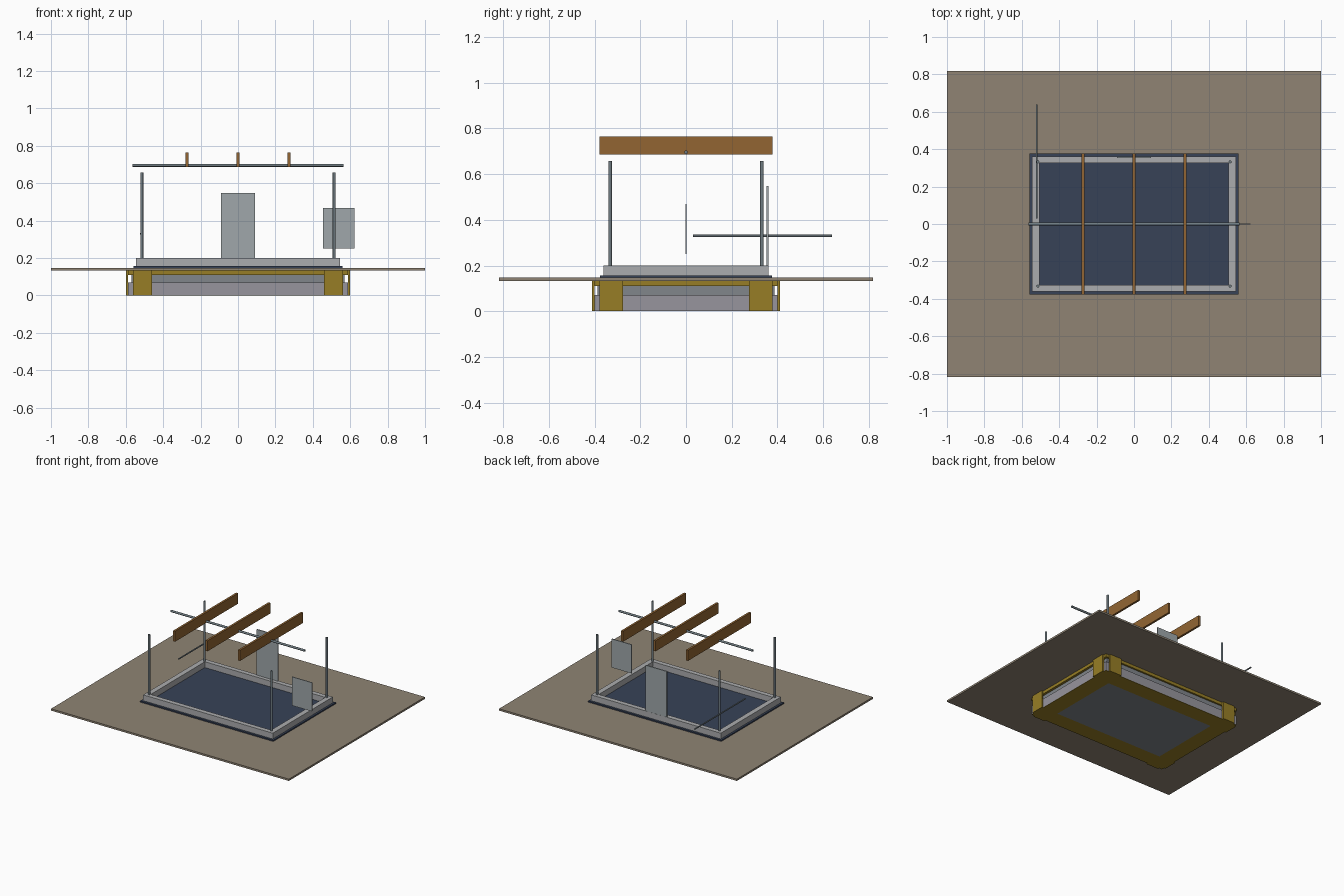
import bpy, bmesh
from mathutils import Matrix, Vector

if "Cube" in bpy.data.objects:
    bpy.data.objects.remove(bpy.data.objects["Cube"])


def material(name, rgb):
    # sRGB 0-255 to linear diffuse colour
    m = bpy.data.materials.new(name)
    m.diffuse_color = [(c / 255) ** 2.2 for c in rgb] + [1]
    m.use_nodes = True
    m.node_tree.nodes["Principled BSDF"].inputs["Base Color"].default_value = m.diffuse_color
    return m


SOIL = material("soil", (142, 131, 115))
INSULATION = material("insulation", (150, 125, 42))
FOOTING = material("footing_concrete", (150, 148, 156))
STEM = material("stem_concrete", (128, 133, 138))
CURB = material("curb_concrete", (170, 171, 173))
MEMBRANE = material("membrane", (58, 68, 88))
STEEL = material("steel", (112, 124, 130))
PANEL = material("panel", (158, 166, 169))
WOOD = material("wood", (145, 101, 54))


def finish(name, bm, mat):
    me = bpy.data.meshes.new(name)
    bm.to_mesh(me)
    bm.free()
    me.materials.append(mat)
    ob = bpy.data.objects.new(name, me)
    bpy.context.collection.objects.link(ob)
    return ob


def box(name, lo, hi, mat):
    lo, hi = Vector(lo), Vector(hi)
    bm = bmesh.new()
    bmesh.ops.create_cube(bm, size=1, matrix=Matrix.Translation((lo + hi) / 2) @ Matrix.Diagonal((*(hi - lo), 1)))
    return finish(name, bm, mat)


def slab(name, x, y, z0, z1, mat):
    return box(name, (-x, -y, z0), (x, y, z1), mat)


def ring(name, outer, inner, z0, z1, mat):
    # rectangular frame with an open middle
    bm = bmesh.new()
    signs = [(-1, -1), (1, -1), (1, 1), (-1, 1)]
    o = [bm.verts.new((sx * outer[0], sy * outer[1], z0)) for sx, sy in signs]
    i = [bm.verts.new((sx * inner[0], sy * inner[1], z0)) for sx, sy in signs]
    faces = [bm.faces.new((o[k], o[(k + 1) % 4], i[(k + 1) % 4], i[k])) for k in range(4)]
    ext = bmesh.ops.extrude_face_region(bm, geom=faces, use_keep_orig=True)
    top = [g for g in ext["geom"] if isinstance(g, bmesh.types.BMVert)]
    bmesh.ops.translate(bm, verts=top, vec=(0, 0, z1 - z0))
    bmesh.ops.recalc_face_normals(bm, faces=bm.faces)
    return finish(name, bm, mat)


def rod(name, a, b, r, mat):
    a, b = Vector(a), Vector(b)
    d = b - a
    bm = bmesh.new()
    bmesh.ops.create_cone(bm, cap_ends=True, segments=12, radius1=r, radius2=r, depth=d.length,
                          matrix=Matrix.Translation((a + b) / 2) @ d.to_track_quat('Z', 'Y').to_matrix().to_4x4())
    for f in bm.faces:
        f.smooth = len(f.verts) == 4
    for e in bm.edges:
        e.smooth = all(len(f.verts) == 4 for f in e.link_faces)
    return finish(name, bm, mat)


# Ground and foundation layers
slab("ground_sheet", 1.0, 0.817, 0.133, 0.147, SOIL)
slab("footing", 0.588, 0.4, 0.002, 0.07, FOOTING)
slab("stem_wall", 0.57, 0.387, 0.07, 0.11, STEM)
slab("slab_insulation", 0.588, 0.4, 0.11, 0.133, INSULATION)
ring("base_insulation", (0.588, 0.4), (0.46, 0.275), 0.0, 0.002, INSULATION)
slab("base_layer", 0.46, 0.275, 0.0, 0.002, STEM)

# Corner insulation panels, two at each corner
for sx in (-1, 1):
    for sy in (-1, 1):
        for tag, p, q in (("long", (0.46, 0.4), (0.562, 0.412)), ("short", (0.588, 0.275), (0.6, 0.378))):
            xs = sorted((sx * p[0], sx * q[0]))
            ys = sorted((sy * p[1], sy * q[1]))
            box(f"corner_panel_{tag}", (xs[0], ys[0], 0), (xs[1], ys[1], 0.133), INSULATION)

# Membrane and curb
slab("membrane", 0.56, 0.377, 0.147, 0.156, MEMBRANE)
ring("curb_wall", (0.545, 0.361), (0.506, 0.325), 0.156, 0.2, CURB)

# Corner posts
for sx in (-1, 1):
    for sy in (-1, 1):
        rod("corner_post", (sx * 0.514, sy * 0.332, 0.2), (sx * 0.514, sy * 0.332, 0.656), 0.008, STEEL)

# Ridge pipe, side rod and rafters
rod("ridge_pipe", (-0.563, 0, 0.695), (0.563, 0, 0.695), 0.008, STEEL)
rod("side_rod", (-0.52, 0.03, 0.33), (-0.52, 0.638, 0.33), 0.005, STEEL)
for x in (-0.273, 0, 0.273):
    box("rafter", (x - 0.008, -0.378, 0.685), (x + 0.008, 0.378, 0.765), WOOD)

# Door and window panels
box("door_panel", (-0.09, 0.352, 0.2), (0.09, 0.36, 0.547), PANEL)
box("window_panel", (0.455, -0.003, 0.25), (0.623, 0.003, 0.468), PANEL)
